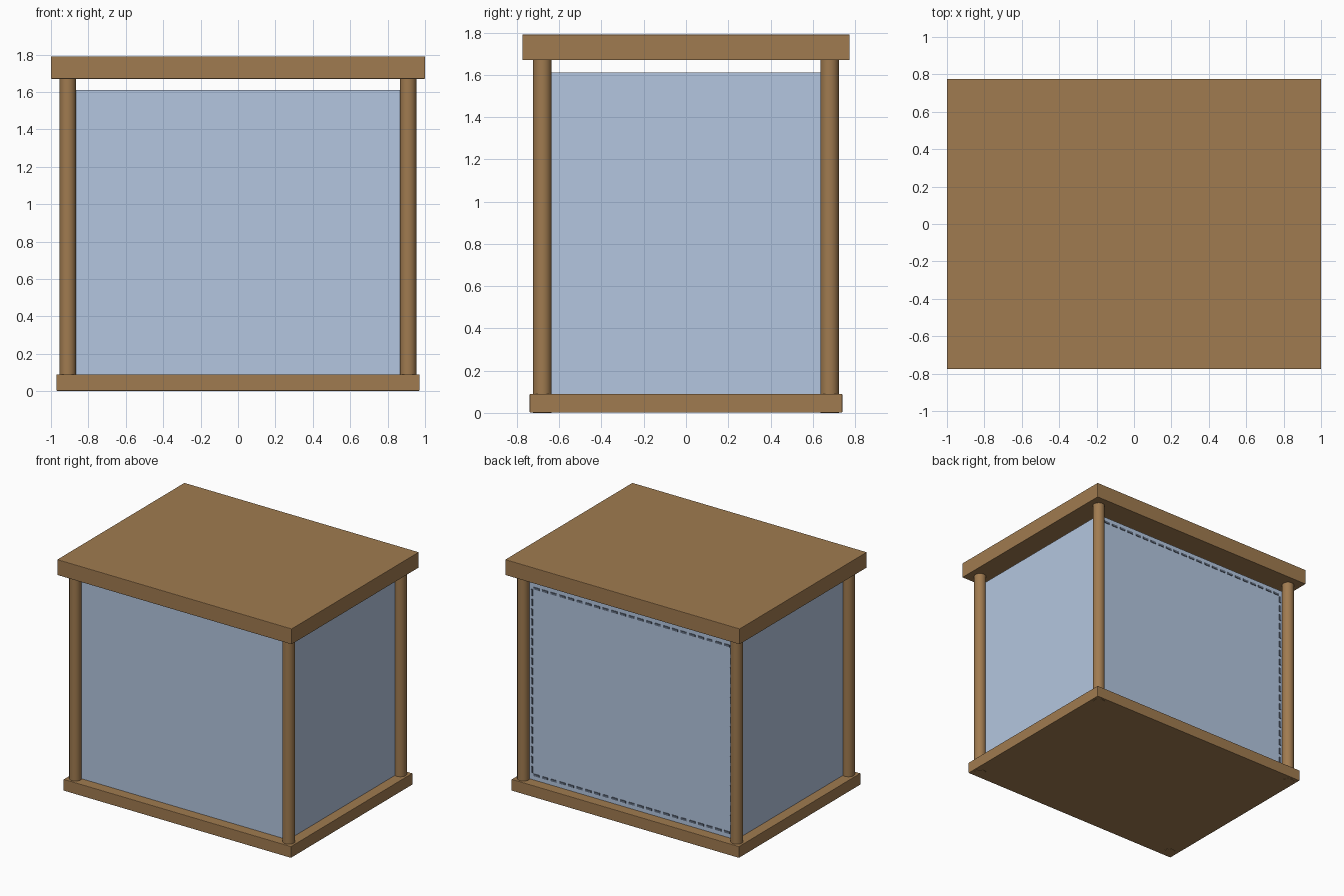
import bpy
import math

if "Cube" in bpy.data.objects:
    bpy.data.objects.remove(bpy.data.objects["Cube"])


def material(name, rgb):
    m = bpy.data.materials.new(name)
    m.diffuse_color = (*rgb, 1.0)
    m.use_nodes = True
    m.node_tree.nodes["Principled BSDF"].inputs["Base Color"].default_value = m.diffuse_color
    return m


WOOD = material("warm wood", (0.352, 0.198, 0.080))
CLOTH = material("pale blue fabric", (0.456, 0.565, 0.745))
THREAD = material("slate thread", (0.127, 0.162, 0.223))


def box(name, lo, hi, mat, bevel=0.0):
    """Box between two corners."""
    bpy.ops.mesh.primitive_cube_add(size=1, location=[(a + b) / 2 for a, b in zip(lo, hi)])
    ob = bpy.context.object
    ob.name = name
    ob.scale = [b - a for a, b in zip(lo, hi)]
    bpy.ops.object.transform_apply(location=False, rotation=False, scale=True)
    ob.data.materials.append(mat)
    if bevel:
        mod = ob.modifiers.new("soft edge", "BEVEL")
        mod.width = bevel
        mod.segments = 2
    return ob


# Base board and overhanging lid
box("base_board", (-0.97, -0.74, 0.002), (0.97, 0.74, 0.09), WOOD, 0.003)
box("lid", (-1, -0.775, 1.67), (1, 0.775, 1.79), WOOD, 0.003)

# Four round corner posts, running through the base
PX, PY, R = 0.91, 0.68, 0.044
for sx, side in ((-1, "left"), (1, "right")):
    for sy, end in ((-1, "front"), (1, "back")):
        bpy.ops.mesh.primitive_cylinder_add(vertices=32, radius=R, depth=1.68,
                                            location=(sx * PX, sy * PY, 0.84))
        post = bpy.context.object
        post.name = f"{end}_{side}_post"
        post.data.materials.append(WOOD)
        bpy.ops.object.shade_smooth_by_angle()

# Fabric walls, stopping short of the lid
FX, FY, T, TOP = 0.89, 0.66, 0.01, 1.61
for s, name in ((-1, "front_panel"), (1, "back_panel")):
    y = sorted((s * FY, s * (FY - T)))
    box(name, (-PX, y[0], 0.085), (PX, y[1], TOP), CLOTH)
for s, name in ((-1, "left_panel"), (1, "right_panel")):
    x = sorted((s * FX, s * (FX - T)))
    box(name, (x[0], -PY, 0.085), (x[1], PY, TOP), CLOTH)


# Dashed stitching around the back panel
def stitch_row(name, start, end, fixed, vertical):
    count = round((end - start) / 0.075)
    pitch = (end - start) / count
    dashes = []
    for i in range(count):
        a, b = start + (i + 0.17) * pitch, start + (i + 0.83) * pitch
        u, v = ((fixed - 0.008, fixed + 0.008), (a, b)) if vertical \
            else ((a, b), (fixed - 0.008, fixed + 0.008))
        dashes.append(box(name, (u[0], FY - 0.002, v[0]), (u[1], FY + 0.005, v[1]), THREAD))
    bpy.ops.object.select_all(action="DESELECT")
    for d in dashes:
        d.select_set(True)
    bpy.context.view_layer.objects.active = dashes[0]
    bpy.ops.object.join()
    bpy.context.object.name = name


SX, Z0, Z1 = 0.85, 0.13, 1.57
stitch_row("top_stitching", -SX, SX, Z1, False)
stitch_row("bottom_stitching", -SX, SX, Z0, False)
stitch_row("left_stitching", Z0, Z1, -SX, True)
stitch_row("right_stitching", Z0, Z1, SX, True)
